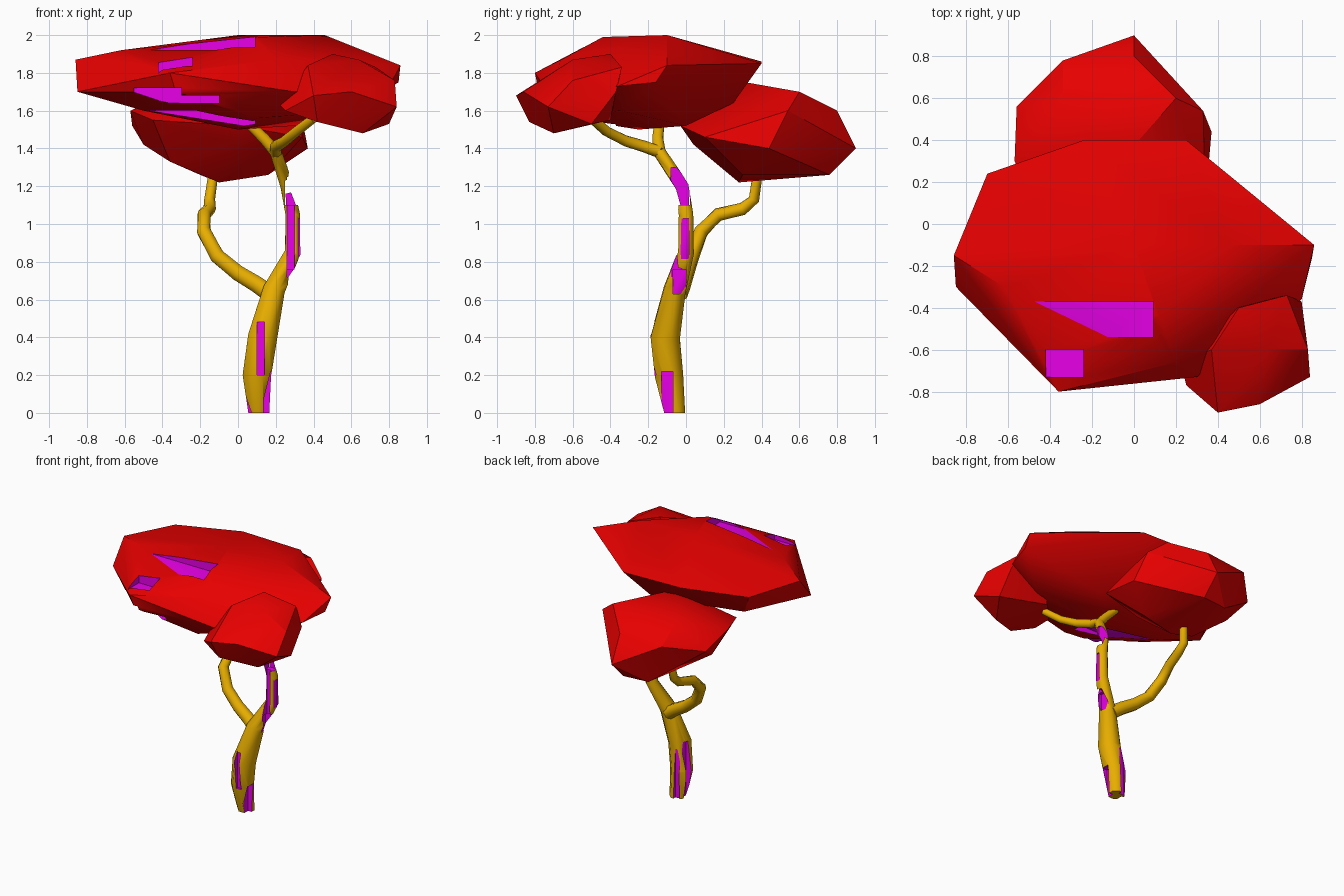
import bpy, bmesh, math
from mathutils import Vector

cube = bpy.data.objects.get("Cube")
if cube:
    bpy.data.objects.remove(cube, do_unlink=True)


def material(name, rgb):
    made = bpy.data.materials.new(name)
    made.use_nodes = True
    made.diffuse_color = (*rgb, 1)
    shader = made.node_tree.nodes["Principled BSDF"]
    shader.inputs["Base Color"].default_value = (*rgb, 1)
    return made


RED = material("foliage red", (0.8, 0, 0))
GOLD = material("bark gold", (0.8, 0.42, 0))
PURPLE = material("cut purple", (0.8, 0, 0.8))


def finish(bm, name, mat):
    bmesh.ops.recalc_face_normals(bm, faces=bm.faces)
    mesh = bpy.data.meshes.new(name)
    bm.to_mesh(mesh)
    bm.free()
    mesh.materials.append(mat)
    ob = bpy.data.objects.new(name, mesh)
    bpy.context.collection.objects.link(ob)
    return ob


def select(ob):
    bpy.ops.object.select_all(action='DESELECT')
    ob.select_set(True)
    bpy.context.view_layer.objects.active = ob


def smooth(ob, degrees):
    select(ob)
    bpy.ops.object.shade_smooth_by_angle(angle=math.radians(degrees))


def clump(name, corners):
    """Faceted foliage mass wrapped around a few corners."""
    bm = bmesh.new()
    for corner in corners:
        bm.verts.new(corner)
    bmesh.ops.convex_hull(bm, input=bm.verts)
    loose = [v for v in bm.verts if not v.link_faces]
    bmesh.ops.delete(bm, geom=loose, context='VERTS')
    return finish(bm, name, RED)


def limb(name, path, start, end, swell=0, sides=8):
    """Tube along a path, tapering from start to end radius, with an optional lower swelling."""
    bm = bmesh.new()
    points = [Vector(p) for p in path]
    last = len(points) - 1
    rings = []
    for i, point in enumerate(points):
        along = (points[min(i + 1, last)] - points[max(i - 1, 0)]).normalized()
        if point.z == 0:
            along = Vector((0, 0, 1))
        across = Vector((0, 1, 0)).cross(along).normalized()
        other = along.cross(across)
        t = i / last
        radius = start + (end - start) * t + swell * math.sin(math.pi * min(2 * t, 1))
        ring = []
        for k in range(sides):
            angle = math.tau * (k + 0.5) / sides
            offset = across * math.cos(angle) + other * math.sin(angle)
            ring.append(bm.verts.new(point + offset * radius))
        rings.append(ring)
    for lower, upper in zip(rings, rings[1:]):
        for k in range(sides):
            n = (k + 1) % sides
            bm.faces.new((lower[k], lower[n], upper[n], upper[k]))
    bm.faces.new(rings[0])
    bm.faces.new(rings[-1])
    return finish(bm, name, GOLD)


def notch(ob, low, high):
    """Carve a box-shaped notch whose walls are purple."""
    bm = bmesh.new()
    bmesh.ops.create_cube(bm, size=1)
    for v in bm.verts:
        v.co = [l + (c + 0.5) * (h - l) for l, h, c in zip(low, high, v.co)]
    cutter = finish(bm, "notch_cutter", PURPLE)
    cutter.hide_render = True
    mod = ob.modifiers.new("notch", 'BOOLEAN')
    mod.operation, mod.solver, mod.object = 'DIFFERENCE', 'EXACT', cutter
    mod.material_mode = 'TRANSFER'
    select(ob)
    bpy.ops.object.modifier_apply(modifier=mod.name)
    bpy.data.objects.remove(cutter, do_unlink=True)


# Main canopy: crown, rim, then underside
main = clump("main_canopy", [
    (0.12, -0.44, 1.99), (0, -0.1, 2), (0.46, -0.1, 2), (-0.62, -0.3, 1.92),
    (-0.86, -0.15, 1.87), (-0.7, 0.24, 1.85), (-0.24, 0.4, 1.86), (0.25, 0.4, 1.85),
    (0.7, 0, 1.86), (0.86, -0.1, 1.84), (0.85, -0.16, 1.75), (0.8, -0.36, 1.73),
    (0.2, -0.66, 1.87), (0.3, -0.73, 1.7), (-0.36, -0.8, 1.8), (-0.33, -0.78, 1.7),
    (-0.85, -0.3, 1.7), (0.1, -0.63, 1.56), (-0.5, -0.35, 1.6), (0, -0.25, 1.5),
    (0.3, 0, 1.52), (0.1, 0.25, 1.64), (-0.6, 0.15, 1.68), (0.6, -0.35, 1.6)])

# Slots through its top and underside, and nicks at the front
for z in (2.02, 1.5):
    notch(main, (-0.8, -0.54, z - 0.1), (0.09, -0.37, z + 0.1))
notch(main, (-0.42, -0.73, 1.8), (-0.24, -0.6, 2))
notch(main, (-0.55, -1, 1.64), (-0.3, -0.57, 1.72))
notch(main, (-0.3, -1, 1.64), (-0.1, -0.57, 1.68))

back = clump("back_canopy", [
    (-0.57, 0.3, 1.6), (-0.56, 0.56, 1.52), (-0.34, 0.78, 1.58), (0, 0.8, 1.6),
    (0, 0.9, 1.4), (0.2, 0.6, 1.7), (0.33, 0.54, 1.6), (0.37, 0.44, 1.4),
    (0.34, 0.1, 1.46), (-0.34, 0.6, 1.7), (-0.1, 0.26, 1.76), (-0.1, 0.28, 1.22),
    (0, 0.76, 1.26), (-0.2, 0.74, 1.26), (-0.5, 0.4, 1.42), (-0.36, 0.2, 1.33),
    (0, -0.03, 1.52), (0, 0.04, 1.42), (-0.45, 0.03, 1.55), (0.16, 0.3, 1.26)])

front = clump("front_canopy", [
    (0.25, -0.77, 1.6), (0.22, -0.65, 1.63), (0.4, -0.9, 1.68), (0.6, -0.86, 1.7),
    (0.84, -0.73, 1.62), (0.83, -0.6, 1.76), (0.8, -0.37, 1.7), (0.73, -0.34, 1.83),
    (0.5, -0.4, 1.9), (0.37, -0.6, 1.84), (0.64, -0.6, 1.87), (0.66, -0.7, 1.48),
    (0.42, -0.83, 1.54), (0.8, -0.5, 1.53), (0.45, -0.4, 1.55)])

# Trunk with notches up its sides
fork = (0.2, -0.14, 1.38)
trunk = limb("trunk", [
    (0.11, -0.06, 0), (0.1, -0.09, 0.2), (0.13, -0.11, 0.4), (0.19, -0.06, 0.65),
    (0.29, 0, 0.85), (0.29, 0, 1.05), (0.26, -0.02, 1.2), fork], 0.06, 0.034, swell=0.032)
notch(trunk, (0.1, -0.3, 0.2), (0.14, -0.15, 0.48))
notch(trunk, (0.135, -0.13, -0.1), (0.3, -0.07, 0.22))
notch(trunk, (0.26, -0.2, 0.72), (0.3, -0.02, 1.25))
notch(trunk, (0.235, -0.07, 0.63), (0.4, 0, 0.76))
notch(trunk, (0.32, -0.04, 0.76), (0.5, 0.015, 1.03))
notch(trunk, (0.25, -0.08, 1.1), (0.5, 0.02, 1.3))
notch(trunk, (0.07, -0.03, -0.1), (0.11, 0.1, 0.42))
notch(trunk, (-0.1, -0.1, -0.1), (0.07, -0.05, 0.42))

# Branches
limbs = [
    trunk,
    limb("back_branch", [
        (0.17, -0.04, 0.63), (0.1, -0.02, 0.68), (0, 0, 0.74), (-0.11, 0.03, 0.83),
        (-0.18, 0.08, 0.96), (-0.18, 0.17, 1.05), (-0.15, 0.3, 1.08),
        (-0.15, 0.36, 1.13), (-0.13, 0.38, 1.27)], 0.05, 0.028),
    limb("upper_branch", [fork, (0.14, -0.15, 1.45), (0.05, -0.14, 1.54)], 0.034, 0.028),
    limb("front_branch", [
        fork, (0.2, -0.22, 1.41), (0.25, -0.32, 1.44), (0.31, -0.42, 1.49),
        (0.4, -0.5, 1.56)], 0.034, 0.026)]

for ob in limbs:
    smooth(ob, 55)
for ob in (main, back, front):
    smooth(ob, 30)
